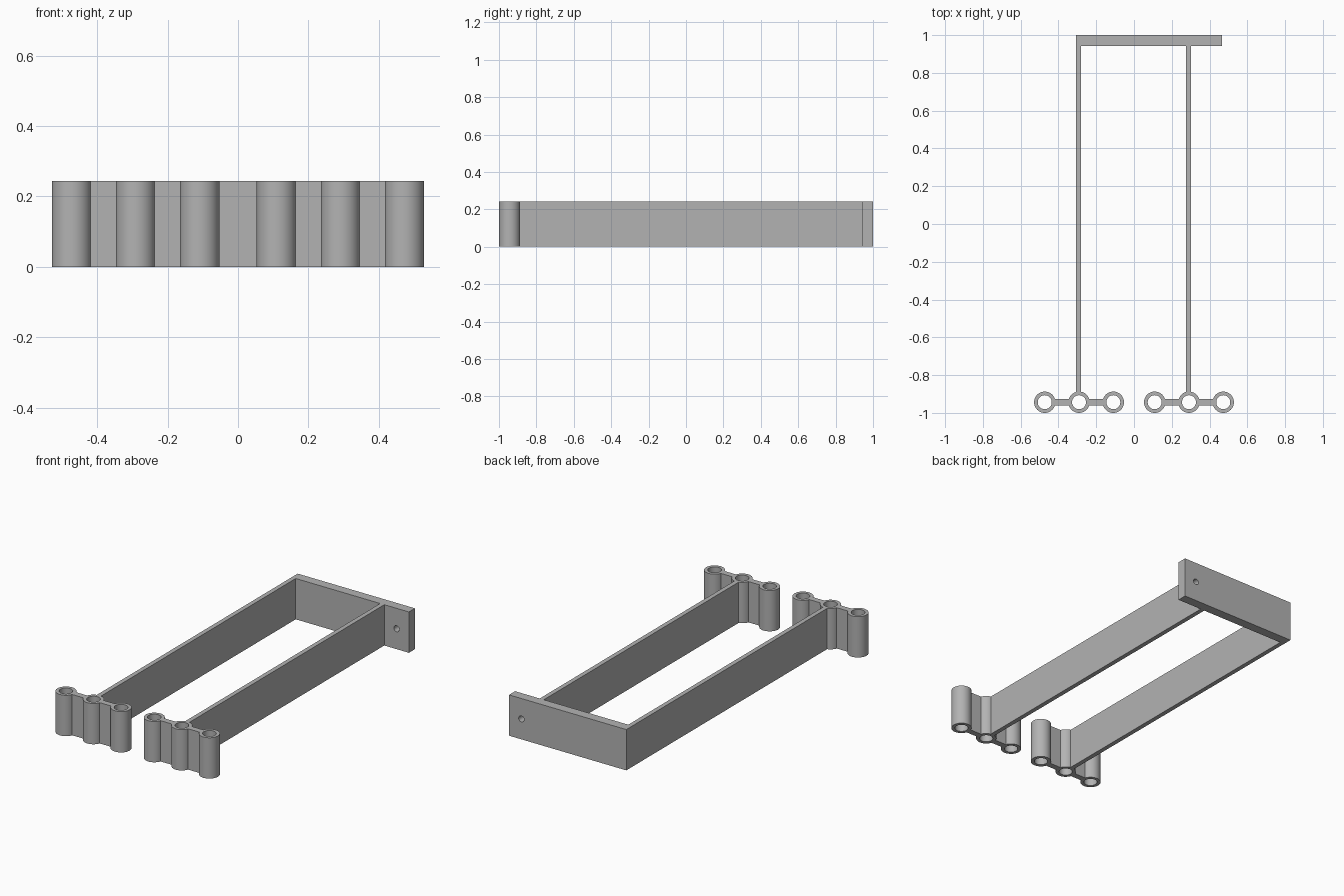
import bpy, bmesh, math
from mathutils import Matrix

if "Cube" in bpy.data.objects:
    bpy.data.objects.remove(bpy.data.objects["Cube"])

H = 0.243            # common height
R, RI = 0.0565, 0.037  # tube outer and inner radius
TY = -0.9435         # tube row position
BAR_Y = 0.943        # inner face of the rear bar
WEB, ARM = 0.036, 0.027
SIDES = 48

grey = bpy.data.materials.new("plain grey")
grey.diffuse_color = (0.45, 0.45, 0.45, 1)
grey.use_nodes = True
grey.node_tree.nodes["Principled BSDF"].inputs["Base Color"].default_value = grey.diffuse_color


def finish(bm, name, smooth=False):
    bmesh.ops.recalc_face_normals(bm, faces=bm.faces)
    me = bpy.data.meshes.new(name)
    bm.to_mesh(me)
    bm.free()
    ob = bpy.data.objects.new(name, me)
    me.materials.append(grey)
    bpy.context.collection.objects.link(ob)
    if smooth:
        bpy.ops.object.select_all(action='DESELECT')
        ob.select_set(True)
        bpy.context.view_layer.objects.active = ob
        bpy.ops.object.shade_smooth_by_angle(angle=math.radians(30))
    return ob


def box(name, x0, x1, y0, y1):
    bm = bmesh.new()
    bmesh.ops.create_cube(bm, size=1)
    for v in bm.verts:
        v.co = (x0 if v.co.x < 0 else x1, y0 if v.co.y < 0 else y1, 0 if v.co.z < 0 else H)
    return finish(bm, name)


def tube(name, x, y):
    bm = bmesh.new()
    rings = []
    for r, z in ((R, 0), (R, H), (RI, H), (RI, 0)):
        rings.append([bm.verts.new((x + r * math.cos(a), y + r * math.sin(a), z))
                      for a in (2 * math.pi * i / SIDES for i in range(SIDES))])
    for k in range(4):
        a, b = rings[k], rings[(k + 1) % 4]
        for i in range(SIDES):
            j = (i + 1) % SIDES
            bm.faces.new((a[i], a[j], b[j], b[i]))
    return finish(bm, name, True)


# Two front clips: three tubes joined by webs, each carried by a long arm
web_in = math.sqrt(R * R - WEB * WEB / 4)
arm_in = math.sqrt(R * R - ARM * ARM / 4)
for side, cx in (("left", -0.291), ("right", 0.291)):
    xs = [cx - 0.1815, cx, cx + 0.1815]
    for i, x in enumerate(xs):
        tube(f"{side}_tube_{i + 1}", x, TY)
    for i in range(2):
        box(f"{side}_web_{i + 1}", xs[i] + web_in, xs[i + 1] - web_in,
            TY - WEB / 2, TY + WEB / 2)
    ax = -0.2935 if side == "left" else 0.2895
    box(f"{side}_arm", ax - ARM / 2, ax + ARM / 2, TY + arm_in, BAR_Y)

# Rear bar with a screw hole in its overhanging end
bar = box("rear_bar", -0.307, 0.465, BAR_Y, 1.0)
bm = bmesh.new()
bmesh.ops.create_cone(bm, cap_ends=True, segments=32, radius1=0.018, radius2=0.018, depth=0.3,
                      matrix=Matrix.Translation((0.384, 0.97, H / 2)) @ Matrix.Rotation(math.pi / 2, 4, 'X'))
cutter = finish(bm, "screw_hole_cutter")
cutter.hide_render = True
cutter.hide_set(True)
mod = bar.modifiers.new("screw_hole", 'BOOLEAN')
mod.operation = 'DIFFERENCE'
mod.solver = 'EXACT'
mod.object = cutter
bpy.ops.object.select_all(action='DESELECT')
bar.select_set(True)
bpy.context.view_layer.objects.active = bar
bpy.ops.object.modifier_apply(modifier=mod.name)
bpy.data.objects.remove(cutter)
bpy.ops.object.shade_smooth_by_angle(angle=math.radians(30))
